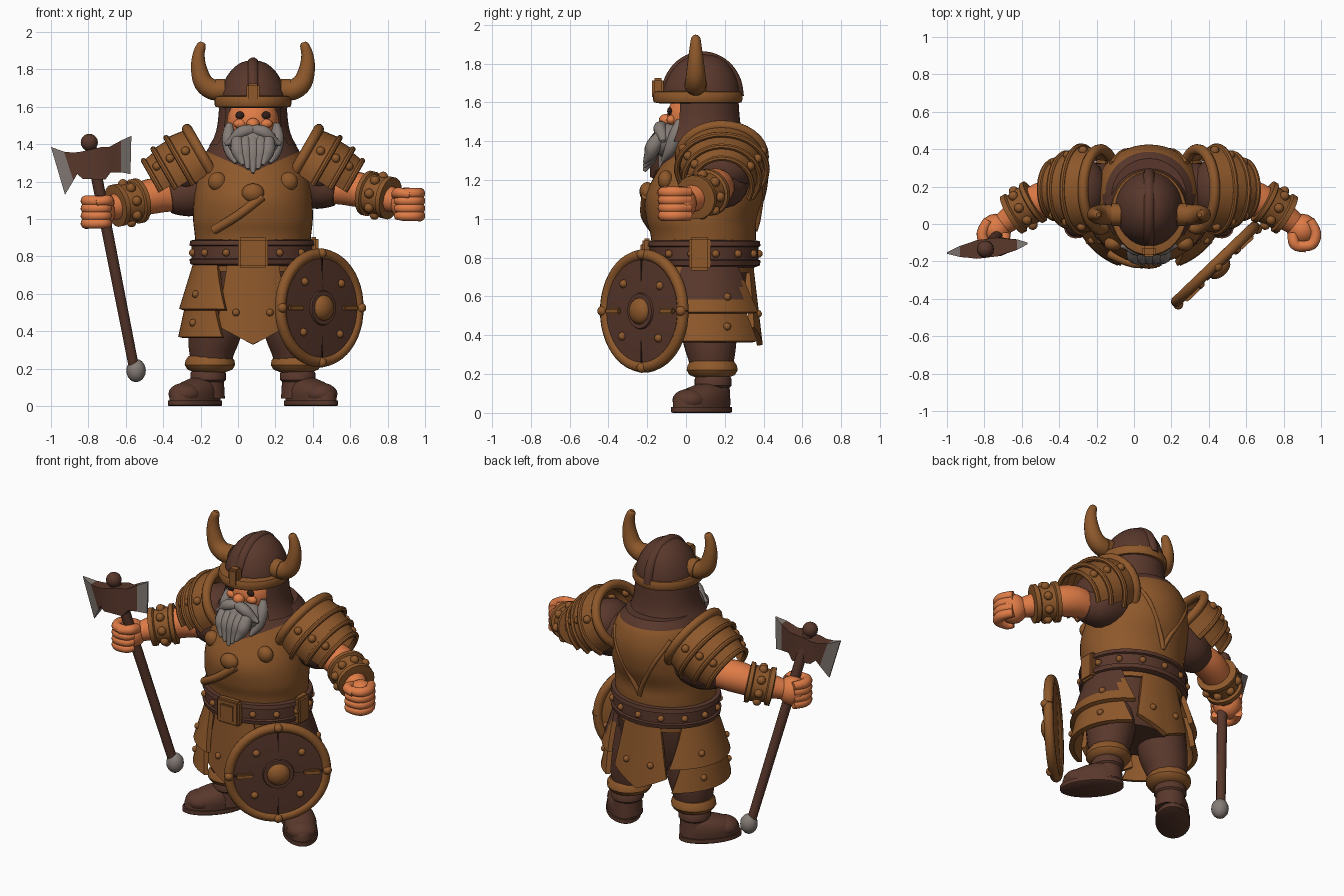
import bpy, bmesh
from math import sin, cos, pi, radians
from mathutils import Vector, Matrix

cube = bpy.data.objects.get("Cube")
if cube:
    bpy.data.objects.remove(cube)

MID = 0.08  # body centre line in x
parts = []


def material(name, *rgb):
    m = bpy.data.materials.new(name)
    m.use_nodes = True
    m.diffuse_color = (*rgb, 1)
    m.node_tree.nodes["Principled BSDF"].inputs["Base Color"].default_value = (*rgb, 1)
    return m


leather = material("tan_leather", 0.27, 0.098, 0.024)
brown = material("dark_brown", 0.1, 0.039, 0.025)
skin = material("skin", 0.74, 0.2, 0.062)
grey = material("grey", 0.235, 0.2, 0.18)
black = material("near_black", 0.03, 0.014, 0.01)


def finish(name, bm, *mats):
    bmesh.ops.recalc_face_normals(bm, faces=bm.faces)
    mesh = bpy.data.meshes.new(name)
    bm.to_mesh(mesh)
    bm.free()
    for m in mats:
        mesh.materials.append(m)
    obj = bpy.data.objects.new(name, mesh)
    bpy.context.collection.objects.link(obj)
    parts.append(obj)
    return obj


def spline(points, steps=4):
    p = [Vector(q) for q in points]
    p = [p[0]] + p + [p[-1]]
    out = []
    for a, b, c, d in zip(p, p[1:], p[2:], p[3:]):
        for i in range(steps):
            t = i / steps
            out.append(b + (c - a) * (t / 2) + (a * 2 - b * 5 + c * 4 - d) * (t * t / 2)
                       + (b * 3 - a - c * 3 + d) * (t ** 3 / 2))
    return out + [p[-1]]


def skin_loops(name, loops, *mats):
    bm = bmesh.new()
    rows = [[bm.verts.new(v) for v in loop] for loop in loops]
    n = len(rows[0])
    for a, b in zip(rows, rows[1:]):
        for i in range(n):
            bm.faces.new((a[i], a[(i + 1) % n], b[(i + 1) % n], b[i]))
    bm.faces.new(rows[0])
    bm.faces.new(rows[-1])
    return finish(name, bm, *mats)


def loft(name, mat, rows, place=Matrix(), sides=32):
    """Stack of ellipses: height, centre x, centre y, radius x, radius y."""
    loops = [[place @ Vector((x + a * cos(2 * pi * i / sides), y + b * sin(2 * pi * i / sides), z))
              for i in range(sides)] for z, x, y, a, b in rows]
    return skin_loops(name, loops, mat)


def tube(name, mat, points, steps=4, sides=12):
    """Round tube through (x, y, z, radius) points."""
    pts = spline(points, steps)
    loops, side = [], None
    for i, p in enumerate(pts):
        d = (pts[min(i + 1, len(pts) - 1)] - pts[max(i - 1, 0)]).to_3d().normalized()
        side = side or d.orthogonal()
        side = (side - d * side.dot(d)).normalized()
        up = d.cross(side)
        loops.append([p.to_3d() + (side * cos(2 * pi * k / sides) + up * sin(2 * pi * k / sides)) * p.w
                      for k in range(sides)])
    return skin_loops(name, loops, mat)


def ball(name, mat, at, size, place=Matrix()):
    bm = bmesh.new()
    scale = Matrix.Diagonal((*size, 1)) if isinstance(size, tuple) else Matrix.Scale(size, 4)
    bmesh.ops.create_uvsphere(bm, u_segments=16, v_segments=10, radius=1,
                              matrix=place @ Matrix.Translation(at) @ scale)
    return finish(name, bm, mat)


def box(name, mat, at, size, place=Matrix(), bevel=0.012):
    bm = bmesh.new()
    bmesh.ops.create_cube(bm, size=1, matrix=place @ Matrix.Translation(at) @ Matrix.Diagonal((*size, 1)))
    if bevel:
        bmesh.ops.bevel(bm, geom=bm.edges[:], offset=bevel, segments=2, affect='EDGES')
    return finish(name, bm, mat)


def sheet(name, fn, thick, mat, inset=0, nu=16, nv=6):
    """Bent plate from fn(u, v), with an optional sunken field inside a border."""
    bm = bmesh.new()
    g = [[bm.verts.new(fn(2 * i / nu - 1, j / nv)) for i in range(nu + 1)] for j in range(nv + 1)]
    for j in range(nv):
        for i in range(nu):
            bm.faces.new((g[j][i], g[j + 1][i], g[j + 1][i + 1], g[j][i + 1]))
    if inset:
        bmesh.ops.inset_region(bm, faces=bm.faces[:], thickness=inset, depth=-0.012, use_boundary=True)
    bmesh.ops.solidify(bm, geom=bm.faces[:], thickness=thick)
    return finish(name, bm, mat)


# Torso, cut along the neckline so that the dark shirt shows above it
torso = loft("torso", leather, [r for r in spline([
    (0.72, MID, 0.09, 0.30, 0.26), (0.9, MID, 0.09, 0.31, 0.27), (1.0, MID, 0.08, 0.32, 0.285),
    (1.12, MID, 0.1, 0.315, 0.31), (1.25, MID, 0.14, 0.295, 0.285), (1.36, MID, 0.16, 0.25, 0.24),
    (1.43, MID, 0.15, 0.2, 0.2)], 6)], sides=48)
torso.data.materials.append(brown)
bm = bmesh.new()
bm.from_mesh(torso.data)
for spot, normal in (((MID, 0, 1.25), (0.45, 0, 1)), ((MID, 0, 1.25), (-0.45, 0, 1)),
                     ((0, 0.16, 0), (0, 1, 0)), ((0, 0, 1.385), (0, 0, 1))):
    bmesh.ops.bisect_plane(bm, geom=bm.verts[:] + bm.edges[:] + bm.faces[:], plane_co=spot, plane_no=normal)
for f in bm.faces:
    c = f.calc_center_median()
    f.material_index = int(c.z > 1.385 or (c.y < 0.16 and c.z > 1.25 + 0.45 * abs(c.x - MID)))
bm.to_mesh(torso.data)
bm.free()
tube("chest_strap", leather, [(-0.13, -0.16, 0.94, 0.025), (0, -0.21, 1.02, 0.025), (0.13, -0.205, 1.12, 0.025)])
ball("strap_boss", leather, (MID, -0.2, 1.14), (0.06, 0.04, 0.05))
for s in (-1, 1):
    ball("chest_boss", leather, (MID + s * 0.19, -0.105, 1.2), (0.05, 0.04, 0.05))
    tube("back_strap", leather, [(MID + s * 0.2, 0.325, 1.33, 0.014), (MID + s * 0.13, 0.39, 1.2, 0.014),
                                 (MID + s * 0.03, 0.375, 1.02, 0.014), (MID, 0.355, 0.94, 0.014)])

# Belt with studs and plates
loft("belt", brown, [(z, MID, 0.09, 0.31 + r, 0.265 + r) for z, r in (
    (0.75, 0), (0.76, 0.025), (0.785, 0.03), (0.79, 0.018), (0.855, 0.018), (0.86, 0.03), (0.885, 0.025), (0.89, 0))])
for i in range(14):
    a = 2 * pi * (i + 0.5) / 14
    ball("belt_stud", leather, (MID + 0.33 * cos(a), 0.09 + 0.285 * sin(a), 0.82), 0.02)
box("buckle", leather, (MID, -0.2, 0.82), (0.16, 0.05, 0.16))
box("buckle_inset", leather, (MID, -0.225, 0.82), (0.1, 0.02, 0.1), bevel=0.006)
box("belt_side_plate", leather, (MID + 0.325, 0.07, 0.82), (0.05, 0.11, 0.17))


# Armoured skirt
def panel(name, angle, half, z_top, z_low, point, r_top, r_low):
    def at(u, v):
        a = angle + u * half * (0.75 + 0.25 * v)
        r = r_top + (r_low - r_top) * v
        return (MID + (0.31 + r) * cos(a), 0.09 + (0.255 + r) * sin(a),
                z_top + (z_low - z_top) * v - point * v * (1 - abs(u)))
    for u in (-0.5, 0.5):
        ball("skirt_rivet", leather, at(u, 0.7), 0.02)
    return sheet(name, at, 0.03, leather, 0.025, 20, 8)


panel("front_skirt", -pi / 2, 0.58, 0.78, 0.43, 0.1, 0.01, 0.04)
panel("back_skirt", pi / 2, 0.54, 0.78, 0.44, 0.09, 0.0, 0.05)
for s, angle in ((-1, pi + 0.1), (1, -0.1)):
    panel("side_skirt_lower", angle, 1.04, 0.62, 0.37, 0, 0.035, 0.09)
    upper = panel("side_skirt_upper", angle, 1.08, 0.78, 0.52, 0, 0.005, 0.085)
upper.data.materials.append(brown)
for f in upper.data.polygons:
    if abs(f.center.y - 0.13) < 0.16 and f.center.z > 0.58:
        f.material_index = 1
loft("hips", brown, [(0.44, MID, 0.1, 0.2, 0.17), (0.55, MID, 0.1, 0.29, 0.22), (0.78, MID, 0.09, 0.3, 0.25)])

# Legs and boots
for s in (-1, 1):
    x = MID + s * 0.22
    tube("trouser_leg", brown, [(MID + s * 0.17, 0.11, 0.62, 0.15), (x - s * 0.02, 0.12, 0.42, 0.145),
                                (x, 0.13, 0.3, 0.125), (x, 0.135, 0.2, 0.1)], sides=20)
    loft("fur_cuff", leather, [(z, x + s * 0.01, 0.135, r, r) for z, r in (
        (0.175, 0.08), (0.19, 0.12), (0.215, 0.135), (0.24, 0.13), (0.262, 0.115), (0.268, 0.08))],
        Matrix.Translation((0, 0, 0.005)), 14)
    loft("boot_shaft", brown, [(z, x + s * 0.02, 0.14, r, r) for z, r in (
        (0.04, 0.09), (0.13, 0.085), (0.14, 0.095), (0.175, 0.095), (0.19, 0.085))])
    foot = Matrix.Translation((MID + s * 0.31, 0.08, 0)) @ Matrix.Rotation(s * radians(41), 4, 'Z')
    loft("boot_sole", brown, [(0, 0, 0, 0.095, 0.18), (0.005, 0, 0, 0.102, 0.188), (0.03, 0, 0, 0.102, 0.188)], foot)
    loft("boot_foot", brown, spline([(0.03, 0, 0, 0.095, 0.178), (0.08, 0, 0.005, 0.095, 0.17),
                                     (0.12, 0, 0.03, 0.08, 0.13), (0.15, 0, 0.06, 0.05, 0.07)]), foot)
    ball("toe_cap", brown, (0, -0.08, 0.065), (0.09, 0.09, 0.06), foot)

# Arms, bracers, fists and shoulder armour
for s in (-1, 1):
    drop = 0.04 if s < 0 else 0
    arm = Matrix.Translation((MID, 0, -drop)) @ Matrix.Diagonal((s, 1, 1, 1))

    def arm_tube(name, mat, pts, **kw):
        return tube(name, mat, [(*(arm @ Vector(p[:3])), p[3]) for p in pts], **kw)

    arm_tube("sleeve", brown, [(0.16, 0.19, 1.24, 0.13), (0.32, 0.19, 1.19, 0.135), (0.4, 0.17, 1.17, 0.115),
                               (0.45, 0.16, 1.16, 0.09)], sides=20)
    arm_tube("forearm", skin, [(0.42, 0.17, 1.16, 0.08), (0.52, 0.15, 1.165, 0.095), (0.64, 0.1, 1.135, 0.085),
                               (0.78, 0, 1.09, 0.06)], sides=20)
    lo, hi = Vector((0.605, 0.125, 1.14)), Vector((0.74, 0.045, 1.11))
    arm_tube("bracer", leather, [(*lo.lerp(hi, t), r) for t, r in (
        (0, 0.085), (0.03, 0.122), (0.18, 0.122), (0.22, 0.108), (0.75, 0.1), (0.8, 0.115), (0.97, 0.115), (1, 0.075))],
        steps=1, sides=20)
    d = (hi - lo).normalized()
    e = d.orthogonal().normalized()
    for k in range(8):
        ball("bracer_stud", leather, lo.lerp(hi, 0.5) + (Matrix.Rotation(k * pi / 4, 3, d) @ e) * 0.105, 0.026, arm)

    ball("palm", skin, (0.82, -0.03, 1.08), (0.085, 0.085, 0.09), arm)
    for k in range(4):
        z = 1.137 - 0.04 * k
        arm_tube("finger", skin, [(0.86, 0.02, z, 0.026), (0.892, -0.05, z, 0.03), (0.87, -0.11, z, 0.029),
                                  (0.8, -0.115, z, 0.027), (0.77, -0.085, z, 0.02)])
    arm_tube("thumb", skin, [(0.77, -0.05, 1.13, 0.03), (0.78, -0.11, 1.14, 0.03), (0.84, -0.13, 1.13, 0.022)])

    # Overlapping shoulder plates, narrowing down the arm and reaching lower at the back
    out, up = Vector((s * 0.85, 0, -0.53)), Vector((s * 0.5, 0, 0.87))
    base = Vector((MID + s * 0.26, 0.185, 1.32))
    ball("shoulder_pad", brown, base + out * 0.11, (0.13, 0.17, 0.13))
    for t, t_end, h, w, h_end, w_end, sweep in (
            (0.18, 0.285, 0.18, 0.19, 0.165, 0.155, 98), (0.09, 0.21, 0.19, 0.215, 0.19, 0.195, 106),
            (0, 0.12, 0.185, 0.215, 0.205, 0.232, 114)):
        def plate(u, v):
            a = radians(sweep) * u * (1.2 if u > 0 else 1)
            return (base + out * (t + (t_end - t) * v) + up * (h + (h_end - h) * v) * cos(a)
                    + Vector((0, 1, 0)) * (w + (w_end - w) * v) * sin(a))
        sheet("shoulder_plate", plate, 0.025, leather, nu=24, nv=4)
        tube("shoulder_rim", leather, [(*plate(k / 6, 1), 0.015) for k in range(-6, 7)], 2, 8)
        for u in (-0.55, 0.5):
            ball("shoulder_rivet", leather, plate(u, 0.55), 0.024)
    tube("shoulder_collar", leather, [(*plate(k / 6, 0), 0.028) for k in range(-6, 7)], 2, 10)

# Head: neck, face, beard
loft("neck", brown, [(1.34, MID, 0.13, 0.2, 0.17), (1.4, MID, 0.12, 0.18, 0.16), (1.6, MID, 0.12, 0.15, 0.13)])
ball("face", skin, (MID, 0.03, 1.52), (0.14, 0.13, 0.14))
ball("nose", skin, (MID, -0.105, 1.508), (0.036, 0.035, 0.032))
ball("beard", grey, (MID, -0.06, 1.4), (0.145, 0.115, 0.1))
for s in (-1, 1):
    ball("eye", black, (MID + s * 0.07, -0.085, 1.555), (0.024, 0.012, 0.02))
    ball("cheek", skin, (MID + s * 0.07, -0.075, 1.51), (0.035, 0.025, 0.025))
    tube("moustache", grey, [(MID, -0.12, 1.475, 0.03), (MID + s * 0.06, -0.135, 1.465, 0.034),
                             (MID + s * 0.11, -0.12, 1.42, 0.025), (MID + s * 0.15, -0.12, 1.4, 0.008)])
    tube("sideburn", grey, [(MID + s * 0.125, -0.03, 1.51, 0.018), (MID + s * 0.13, -0.05, 1.44, 0.036),
                            (MID + s * 0.12, -0.08, 1.36, 0.032), (MID + s * 0.09, -0.12, 1.3, 0.01)])
for k in range(-2, 3):
    x = MID + k * 0.04
    tube("beard_lock", grey, [(x, -0.11, 1.45, 0.03), (x, -0.165, 1.38, 0.04),
                              (x - k * 0.006, -0.185, 1.31 + 0.012 * abs(k), 0.032),
                              (x - k * 0.014, -0.215, 1.245 + 0.022 * abs(k), 0.008)])

# Helmet: dome, ridges, brow band, neck guard, horns
loft("helmet_dome", brown, spline([(1.6, MID, 0.08, 0.185, 0.2), (1.68, MID, 0.08, 0.175, 0.195),
                                   (1.77, MID, 0.085, 0.135, 0.155), (1.83, MID, 0.09, 0.075, 0.09),
                                   (1.85, MID, 0.09, 0.01, 0.012)]))
loft("brow_band", leather, [(z, MID, 0.06, 0.17 + r, 0.195 + r) for z, r in (
    (1.595, 0), (1.6, 0.03), (1.615, 0.036), (1.64, 0.036), (1.655, 0.03), (1.66, 0))])
tube("helmet_ridge", brown, [(MID, 0.085 + 0.183 * cos(a), 1.63 + 0.202 * sin(a), 0.032)
                             for a in (pi * k / 8 for k in range(9))])
box("nose_plate", leather, (MID, -0.145, 1.67), (0.07, 0.06, 0.11))


def guard(u, v):
    a = pi / 2 + u * radians(128)
    r = 0.18 + 0.015 * v + 0.04 * v ** 4
    return (MID + r * cos(a), 0.085 + (r + 0.005) * sin(a), 1.62 - (0.25 - 0.03 * abs(u)) * v)


sheet("neck_guard", guard, 0.02, brown, nu=32)
for s in (-1, 1):
    tube("horn", leather, [(MID + s * dx, 0.05, z, r) for dx, z, r in (
        (0.14, 1.69, 0.05), (0.21, 1.69, 0.055), (0.265, 1.73, 0.052), (0.29, 1.81, 0.042),
        (0.29, 1.88, 0.032), (0.275, 1.93, 0.024), (0.27, 1.945, 0.012))], sides=16)
    tube("horn_socket", leather, [(MID + s * 0.15, 0.05, 1.69, 0.06), (MID + s * 0.2, 0.05, 1.69, 0.06)], 1, 16)

# Round shield; local z is its facing
facing = Vector((0.69, -0.72, 0))
shield = Matrix.Translation((0.435, -0.215, 0.525)) @ facing.to_track_quat('Z', 'Y').to_matrix().to_4x4()
loft("shield_face", brown, [(-0.012, 0, 0, 0.29, 0.29), (0.015, 0, 0, 0.29, 0.29), (0.025, 0, 0, 0.15, 0.15)], shield, 40)
loft("shield_back", leather, [(-0.02, 0, 0, 0.28, 0.28), (-0.012, 0, 0, 0.29, 0.29)], shield, 40)
circle = [2 * pi * k / 24 for k in range(25)]
tube("shield_rim", leather, [(*(shield @ Vector((0.288 * cos(a), 0.288 * sin(a), 0))), 0.03) for a in circle], 2, 10)
loft("boss_ring", brown, [(0.01, 0, 0, 0.1, 0.1), (0.035, 0, 0, 0.09, 0.09)], shield)
ball("shield_boss", leather, (0, 0, 0.03), (0.07, 0.07, 0.045), shield)
for k in range(4):
    turn = shield @ Matrix.Rotation(k * pi / 2, 4, 'Z')
    box("plank_seam", black, (0.18, 0, 0.021), (0.18, 0.006, 0.008), turn, 0)
    ball("rim_stud", leather, (0.292, 0, 0.018), 0.027, turn)
    ball("face_stud", leather, (0.14, 0.13, 0.022), 0.022, turn)
for s in (-1, 1):
    box("shield_bar", leather, (s * 0.2, 0, 0.03), (0.1, 0.03, 0.025), shield, 0.006)

# Axe: shaft, pommel, double head
tube("axe_shaft", brown, [(-0.555, 0.13, 0.2, 0.028), (-0.79, -0.13, 1.4, 0.032)], 8)
ball("axe_pommel", grey, (-0.545, 0.135, 0.19), (0.052, 0.052, 0.062))
ball("axe_knob", brown, (-0.795, -0.135, 1.41), 0.046)


def blade(name, mat, columns):
    lean = lambda x: 0.12 * (x + 0.79) - 0.13
    skin_loops(name, [[(a, lean(a) - h, za), (a, lean(a) + h, za), (b, lean(b) + h, zb), (b, lean(b) - h, zb)]
                      for a, za, b, zb, h in columns], mat)


cheek = (-0.93, 1.36, -0.88, 1.205, 0.03)
tip = (-0.625, 1.42, -0.625, 1.25, 0.028)
blade("axe_head", brown, [cheek, (-0.88, 1.355, -0.86, 1.24, 0.04), (-0.84, 1.36, -0.83, 1.215, 0.05),
                          (-0.73, 1.385, -0.71, 1.21, 0.05), (-0.69, 1.385, -0.68, 1.25, 0.04), tip])
blade("axe_edge", grey, [(-1.0, 1.385, -0.925, 1.13, 0.004), cheek])
blade("axe_rear_edge", grey, [tip, (-0.57, 1.445, -0.575, 1.24, 0.005)])

bpy.ops.object.select_all(action='DESELECT')
for obj in parts:
    obj.select_set(True)
bpy.context.view_layer.objects.active = torso
bpy.ops.object.shade_smooth_by_angle(angle=radians(40))
